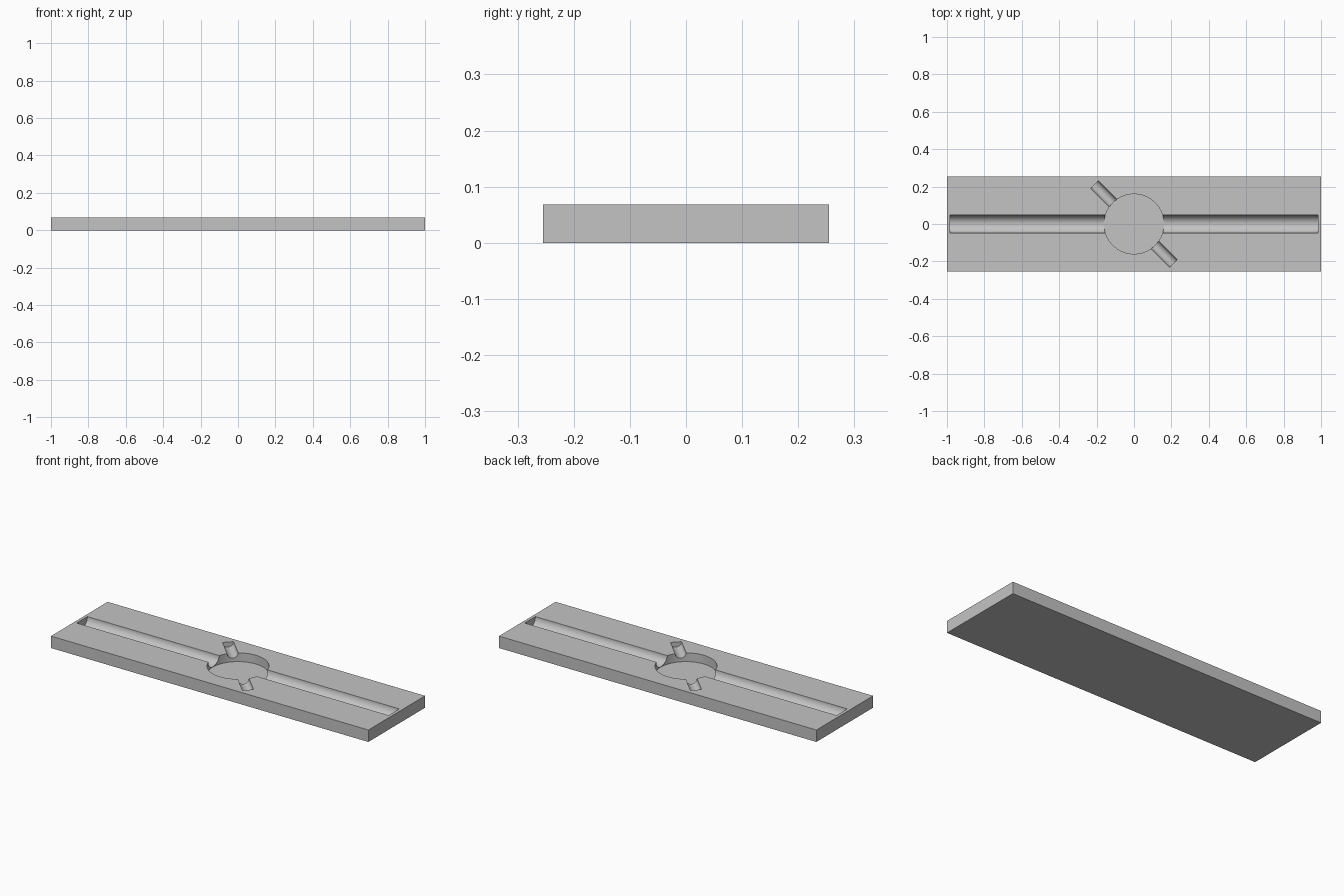
import bpy
from math import radians

LENGTH, WIDTH, HEIGHT = 2.0, 0.51, 0.068

default_cube = bpy.data.objects.get("Cube")
if default_cube:
    bpy.data.objects.remove(default_cube, do_unlink=True)

# Single matte grey
grey = bpy.data.materials.new("matte_grey")
grey.use_nodes = True
grey.diffuse_color = (0.55, 0.55, 0.55, 1)
grey.node_tree.nodes["Principled BSDF"].inputs["Base Color"].default_value = (0.55, 0.55, 0.55, 1)

# Flat rectangular plate
bpy.ops.mesh.primitive_cube_add(size=1, location=(0, 0, HEIGHT / 2))
plate = bpy.context.object
plate.name = "plate"
plate.scale = (LENGTH, WIDTH, HEIGHT)
bpy.ops.object.transform_apply(location=False, rotation=False, scale=True)
plate.data.materials.append(grey)


def cut(name, radius, depth, z, sides, rotation=(0, 0, 0)):
    """Subtract a cylinder from the plate."""
    bpy.ops.mesh.primitive_cylinder_add(
        vertices=sides, radius=radius, depth=depth, location=(0, 0, z), rotation=rotation)
    cutter = bpy.context.object
    cutter.name = name
    cutter.data.materials.append(grey)
    cutter.hide_render = True
    modifier = plate.modifiers.new(name, "BOOLEAN")
    modifier.operation = "DIFFERENCE"
    modifier.solver = "EXACT"
    modifier.object = cutter
    bpy.context.view_layer.objects.active = plate
    bpy.ops.object.modifier_apply(modifier=name)
    bpy.data.objects.remove(cutter, do_unlink=True)


# Long half-round groove, short diagonal finger grooves, round centre pocket
cut("long_groove", 0.048, 1.965, HEIGHT, 48, (0, radians(90), 0))
cut("diagonal_groove", 0.029, 0.594, HEIGHT, 40, (0, radians(90), radians(-45)))
cut("round_pocket", 0.16, 0.1, HEIGHT, 96)

# Smooth curved walls, crisp edges
bpy.ops.object.select_all(action="DESELECT")
plate.select_set(True)
bpy.context.view_layer.objects.active = plate
bpy.ops.object.shade_smooth_by_angle(angle=radians(30))
